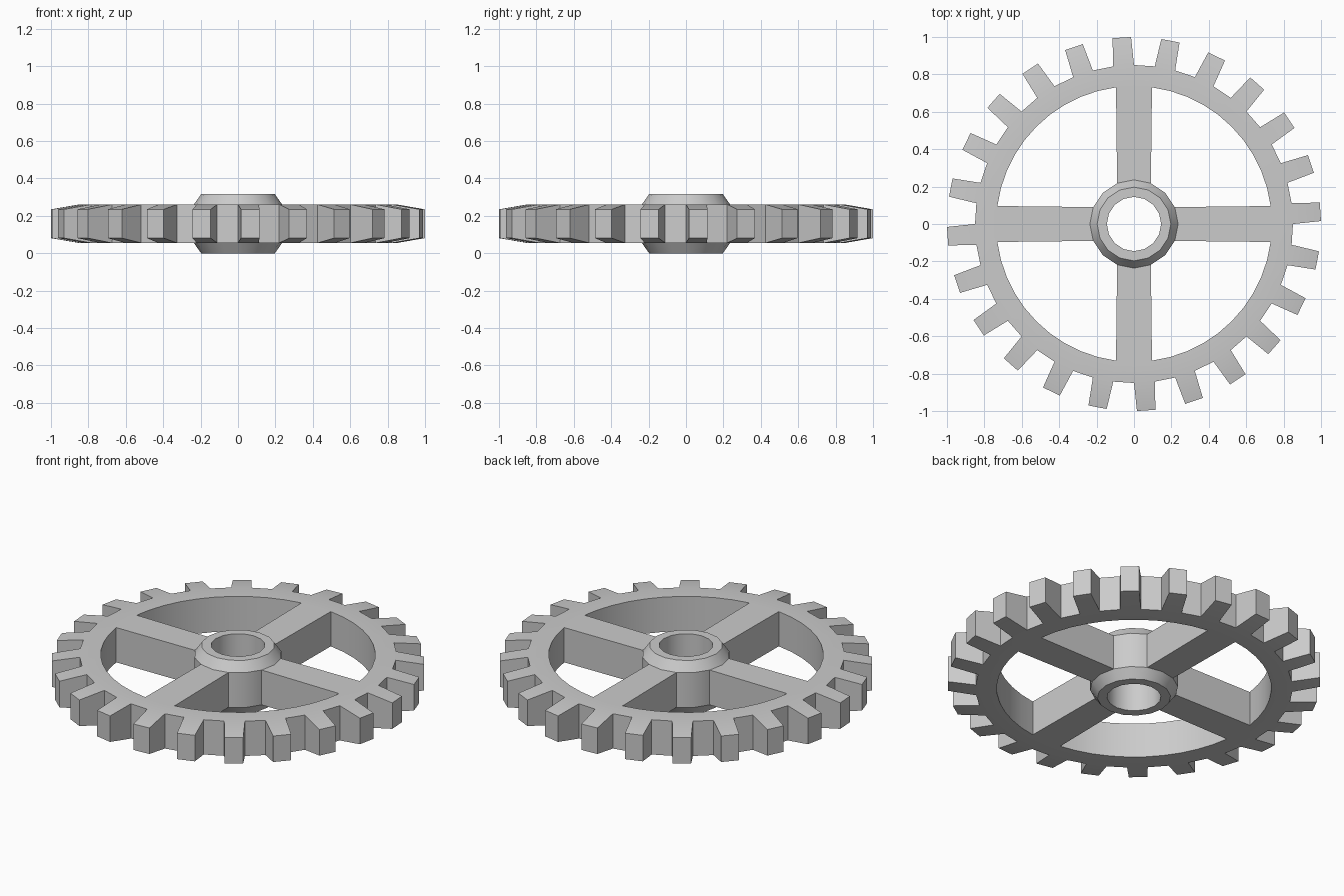
import bpy, bmesh, math

cube = bpy.data.objects.get("Cube")
if cube:
    bpy.data.objects.remove(cube)

MID = 0.158          # height of the wheel's middle plane
HALF = 0.103         # half thickness of rim and spokes
HUB_HALF = 0.158     # half height of the hub
TIP_HALF = 0.077     # half thickness at the tooth tips
TEETH = 24
SEGS = TEETH * 2
HUB_SEGS = 16
R_TIP, R_ROOT, R_INNER, R_HUB = 1.0, 0.85, 0.737, 0.236

grey = bpy.data.materials.new("plain_grey")
grey.use_nodes = True
colour = (0.6, 0.6, 0.6, 1)
grey.diffuse_color = colour
grey.node_tree.nodes["Principled BSDF"].inputs["Base Color"].default_value = colour


def polar(r, degrees, z):
    a = math.radians(degrees)
    return (r * math.cos(a), r * math.sin(a), MID + z)


def ring(bm, r, z, n):
    return [bm.verts.new(polar(r, 360 * i / n, z)) for i in range(n)]


def finish(bm, name):
    bmesh.ops.recalc_face_normals(bm, faces=bm.faces)
    mesh = bpy.data.meshes.new(name)
    bm.to_mesh(mesh)
    bm.free()
    mesh.materials.append(grey)
    obj = bpy.data.objects.new(name, mesh)
    bpy.context.collection.objects.link(obj)
    bpy.ops.object.select_all(action='DESELECT')
    obj.select_set(True)
    bpy.context.view_layer.objects.active = obj
    bpy.ops.object.shade_smooth_by_angle(angle=math.radians(30))
    return obj


# Toothed rim joined to four spokes
bm = bmesh.new()
out_low, out_top = (ring(bm, R_ROOT, z, SEGS) for z in (-HALF, HALF))
in_low, in_top = (ring(bm, R_INNER, z, SEGS) for z in (-HALF, HALF))
hub_low, hub_top = (ring(bm, R_HUB, z, HUB_SEGS) for z in (-HALF, HALF))
quarter = SEGS // 4
for i in range(SEGS):
    j = (i + 1) % SEGS
    bm.faces.new((in_top[i], out_top[i], out_top[j], in_top[j]))
    bm.faces.new((in_low[j], out_low[j], out_low[i], in_low[i]))
    # Inner wall is open where a spoke joins
    if i % quarter not in (0, quarter - 1):
        bm.faces.new((in_low[i], in_top[i], in_top[j], in_low[j]))
    base = (out_low[i], out_low[j], out_top[j], out_top[i])
    if i % 2:
        bm.faces.new(base)
        continue
    # Tooth narrowing toward its tip
    start, pitch = 360 * i / SEGS, 360 / SEGS
    a, b = start + pitch * 0.12, start + pitch * 0.88
    tip = [bm.verts.new(polar(R_TIP, angle, z)) for angle, z in
           ((a, -TIP_HALF), (b, -TIP_HALF), (b, TIP_HALF), (a, TIP_HALF))]
    bm.faces.new(tip)
    for k in range(4):
        m = (k + 1) % 4
        bm.faces.new((base[k], base[m], tip[m], tip[k]))

for s in range(4):
    rim_ids = [(s * quarter + d) % SEGS for d in (-1, 0, 1)]
    hub_ids = [(s * HUB_SEGS // 4 + d) % HUB_SEGS for d in (1, 0, -1)]
    for rim, hub in ((in_top, hub_top), (in_low, hub_low)):
        bm.faces.new([rim[i] for i in rim_ids] + [hub[i] for i in hub_ids])
    for r, h in ((rim_ids[0], hub_ids[2]), (rim_ids[2], hub_ids[0])):
        bm.faces.new((in_low[r], in_top[r], hub_top[h], hub_low[h]))
loose = [v for v in bm.verts if not v.link_faces]
bmesh.ops.delete(bm, geom=loose, context='VERTS')
finish(bm, "toothed_rim_and_spokes")

# Chamfered hub with a through hole
bm = bmesh.new()
profile = ((0.145, -HUB_HALF), (0.197, -HUB_HALF), (R_HUB, -HALF),
           (R_HUB, HALF), (0.197, HUB_HALF), (0.145, HUB_HALF))
rings = [ring(bm, r, z, HUB_SEGS) for r, z in profile]
for lower, upper in zip(rings, rings[1:] + rings[:1]):
    for i in range(HUB_SEGS):
        j = (i + 1) % HUB_SEGS
        bm.faces.new((lower[i], lower[j], upper[j], upper[i]))
finish(bm, "hub")
